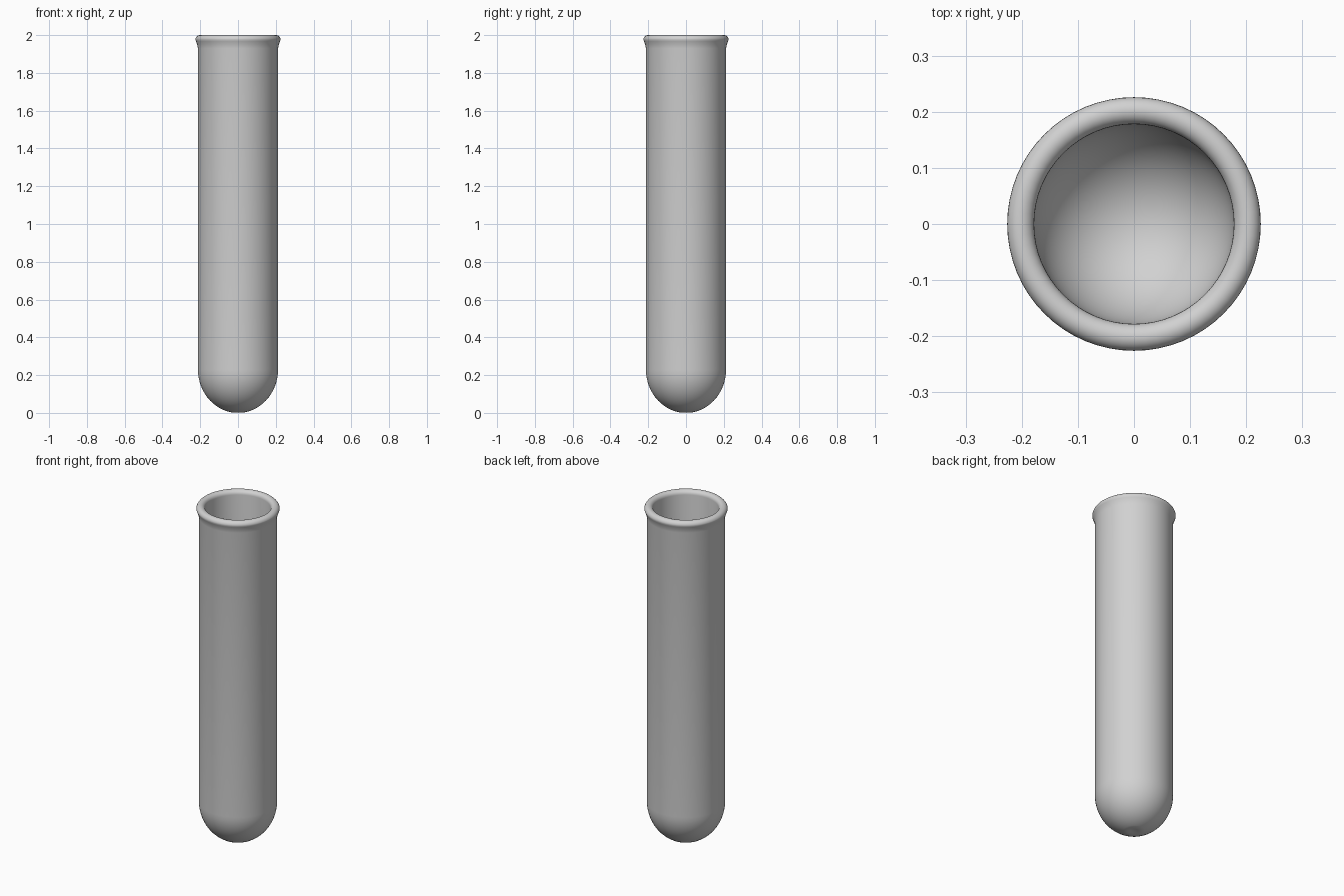
import bpy
import bmesh
import math

if "Cube" in bpy.data.objects:
    bpy.data.objects.remove(bpy.data.objects["Cube"], do_unlink=True)

SEGMENTS = 64
OUTER, INNER = 0.212, 0.178
SHOULDER = 0.23


def dome(radius, bottom, start, steps=14, power=1.0):
    """Quarter-ellipse points from near the axis up to the shoulder."""
    height = SHOULDER - bottom
    points = []
    for i in range(steps + 1):
        a = start + (math.pi / 2 - start) * i / steps
        points.append((radius * math.sin(a) ** power, SHOULDER - height * math.cos(a)))
    return points


def lathe(name, profile, material):
    """Revolve an (r, z) profile around the z axis."""
    bm = bmesh.new()
    verts = [bm.verts.new((r, 0, z)) for r, z in profile]
    edges = [bm.edges.new(pair) for pair in zip(verts, verts[1:])]
    bmesh.ops.spin(bm, geom=verts + edges, cent=(0, 0, 0), axis=(0, 0, 1),
                   angle=math.tau, steps=SEGMENTS, use_duplicate=False)
    bmesh.ops.remove_doubles(bm, verts=bm.verts, dist=0.0001)
    bmesh.ops.recalc_face_normals(bm, faces=bm.faces)
    mesh = bpy.data.meshes.new(name)
    bm.to_mesh(mesh)
    bm.free()
    mesh.materials.append(material)
    obj = bpy.data.objects.new(name, mesh)
    bpy.context.collection.objects.link(obj)
    bpy.ops.object.select_all(action="DESELECT")
    obj.select_set(True)
    bpy.context.view_layer.objects.active = obj
    bpy.ops.object.shade_smooth_by_angle(angle=math.radians(45))
    return obj


# Single plain grey material
grey = bpy.data.materials.new("light_grey")
grey.use_nodes = True
color = (0.64, 0.64, 0.64, 1)
grey.diffuse_color = color
grey.node_tree.nodes["Principled BSDF"].inputs["Base Color"].default_value = color

# Outside: small dimple under the tip, rounded end, straight wall
outside = [(0, 0.008), (0.02, 0.007)] + dome(OUTER, 0, 0.17)

# Rolled lip, flaring out of the wall and rounding over to the bore
lip = [(OUTER, 1.93), (0.216, 1.95), (0.222, 1.967)]
lip_centre, lip_z, lip_r, lip_h = 0.202, 1.976, 0.024, 0.024
for i in range(13):
    a = math.pi * i / 12
    lip.append((lip_centre + lip_r * math.cos(a), lip_z + lip_h * math.sin(a)))

# Inside: straight bore down to a rounded floor
inside = list(reversed(dome(INNER, 0.035, 0.1))) + [(0, 0.035)]

lathe("test_tube", outside + lip + inside, grey)
